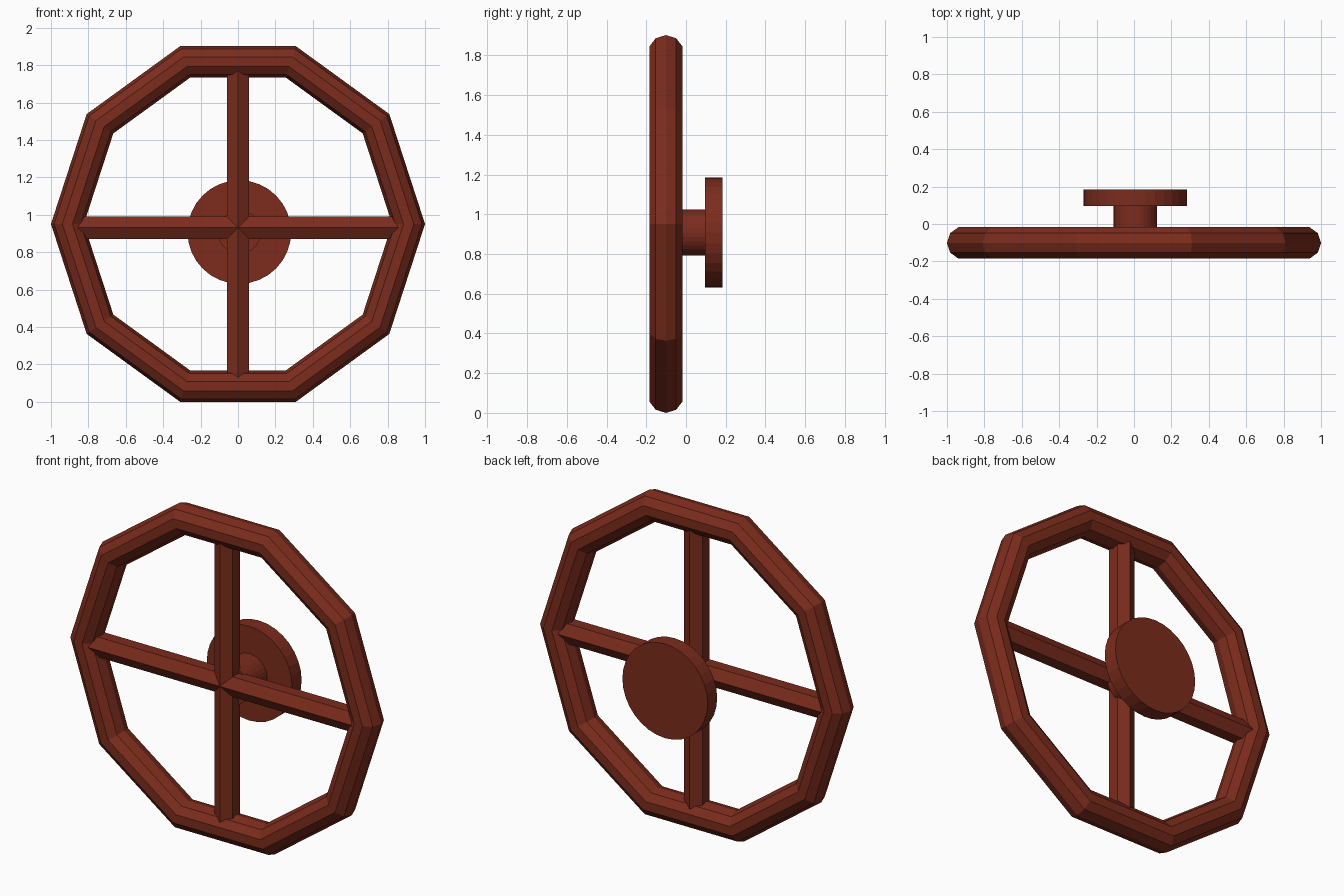
import bpy
from math import pi

if "Cube" in bpy.data.objects:
    bpy.data.objects.remove(bpy.data.objects["Cube"])

RIM_Z = 0.951      # rim centre height
RIM_Y = -0.101     # rim plane depth
SPOKE_Z = 0.931    # spokes cross slightly below the rim centre
HUB_X, HUB_Z = 0.007, 0.908

mat = bpy.data.materials.new("red_paint")
mat.diffuse_color = (0.2, 0.025, 0.012, 1)
mat.use_nodes = True
mat.node_tree.nodes["Principled BSDF"].inputs["Base Color"].default_value = mat.diffuse_color


def finish(name):
    ob = bpy.context.object
    ob.name = name
    ob.data.materials.append(mat)
    return ob


def cylinder(name, sides, radius, length, location, rotation):
    bpy.ops.mesh.primitive_cylinder_add(vertices=sides, radius=radius, depth=length,
                                        location=location, rotation=rotation)
    return finish(name)


def hub_disc(name, radius, y0, y1):
    return cylinder(name, 32, radius, y1 - y0, (HUB_X, (y0 + y1) / 2, HUB_Z), (pi / 2, 0, 0))


# Ten-sided hand wheel rim
bpy.ops.mesh.primitive_torus_add(major_segments=10, minor_segments=10,
                                 major_radius=0.912, minor_radius=0.088,
                                 location=(0, RIM_Y, RIM_Z), rotation=(pi / 2, 0, 0))
finish("rim")

# Crossed hexagonal spokes, ends buried in the rim
for name, tilt in (("vertical_spoke", 0), ("horizontal_spoke", pi / 2)):
    cylinder(name, 6, 0.068, 1.76, (0, RIM_Y, SPOKE_Z), (0, tilt, 0))

# Shaft and mounting plate behind the wheel
hub_disc("shaft", 0.116, -0.08, 0.12)
hub_disc("mounting_plate", 0.277, 0.096, 0.185)
